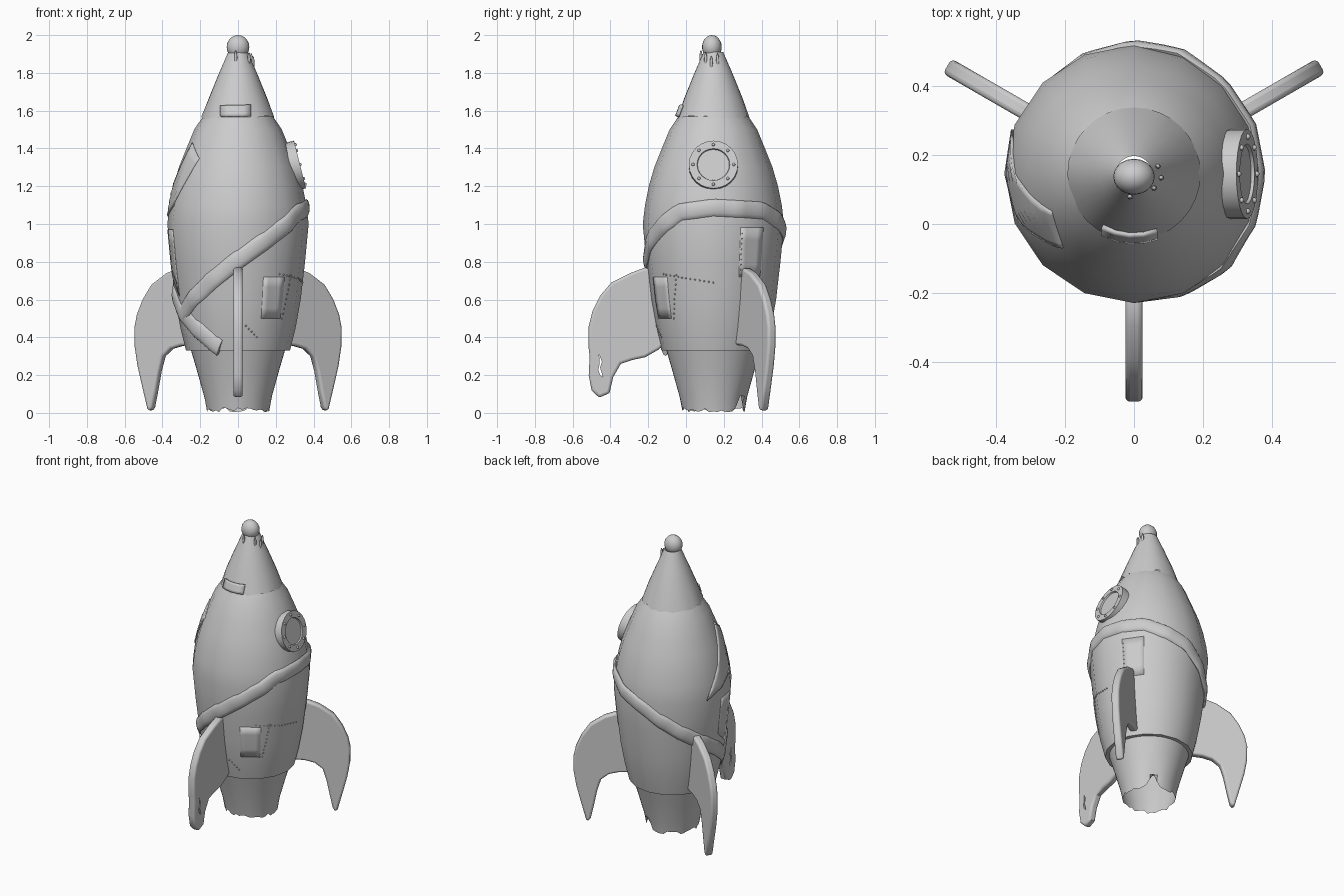
import bpy, bmesh, math, random
from math import sin, cos, pi, radians
from mathutils import Vector, Matrix

if "Cube" in bpy.data.objects:
    bpy.data.objects.remove(bpy.data.objects["Cube"])

random.seed(4)
CY = 0.145  # y of the rocket axis
BODY = [(.275, .33), (.305, .45), (.332, .6), (.355, .8), (.374, 1.0), (.362, 1.1),
        (.342, 1.2), (.313, 1.3), (.273, 1.4), (.232, 1.5), (.185, 1.57)]
NOSE = [(.193, 1.565), (.157, 1.66), (.1, 1.8), (.052, 1.91)]


def finish(name, bm, angle=35):
    bmesh.ops.remove_doubles(bm, verts=bm.verts, dist=1e-5)
    bmesh.ops.recalc_face_normals(bm, faces=bm.faces)
    me = bpy.data.meshes.new(name)
    bm.to_mesh(me)
    bm.free()
    ob = bpy.data.objects.new(name, me)
    bpy.context.collection.objects.link(ob)
    bpy.ops.object.select_all(action='DESELECT')
    ob.select_set(True)
    bpy.context.view_layer.objects.active = ob
    if angle:
        bpy.ops.object.shade_smooth_by_angle(angle=radians(angle))
    return ob


def lerp_keys(keys, t):
    for (t0, v0), (t1, v1) in zip(keys, keys[1:]):
        if t <= t1:
            return v0 + (v1 - v0) * max(0, (t - t0) / (t1 - t0))
    return keys[-1][1]


def surf(deg, z, off=0, profile=BODY, sides=16):
    """Point on the faceted hull at an angle and height."""
    a = radians(deg)
    step = 2 * pi / sides
    r = lerp_keys([(h, r) for r, h in profile], z)
    r = r * cos(step / 2) / cos(a % step - step / 2) + off
    return Vector((r * cos(a), CY + r * sin(a), z))


def lathe(profile, sides, rim=None, center=(0, CY, 0)):
    """Spin (radius, height) points; rim(i) shifts the first ring in height."""
    bm = bmesh.new()
    rings = []
    for k, (r, z) in enumerate(profile):
        ring = []
        for i in range(sides):
            a = 2 * pi * i / sides
            dz = rim(i) if rim and k == 0 else 0
            ring.append(bm.verts.new((center[0] + r * cos(a), center[1] + r * sin(a),
                                      center[2] + z + dz)))
        rings.append(ring)
    for a, b in zip(rings, rings[1:]):
        for i in range(sides):
            j = (i + 1) % sides
            bm.faces.new((a[i], a[j], b[j], b[i]))
    return bm


def patch(name, corners, off, n=6, profile=BODY, sides=16):
    """Plate hugging the hull between four (angle, height) corners."""
    bm = bmesh.new()
    c = [Vector(p) for p in corners]
    grid = []
    for i in range(n + 1):
        u = i / n
        row = []
        for j in range(n + 1):
            p = c[0].lerp(c[1], u).lerp(c[3].lerp(c[2], u), j / n)
            row.append(bm.verts.new(surf(p.x, p.y, off, profile, sides)))
        grid.append(row)
    for i in range(n):
        for j in range(n):
            bm.faces.new((grid[i][j], grid[i + 1][j], grid[i + 1][j + 1], grid[i][j + 1]))
    ob = finish(name, bm, 15)
    mod = ob.modifiers.new("thickness", 'SOLIDIFY')
    mod.thickness, mod.offset = .012, -1
    return ob


def prism(points, half):
    """Extrude an (x, z) outline to both sides of y = 0."""
    bm = bmesh.new()
    f = bm.faces.new([bm.verts.new((x, -half, z)) for x, z in points])
    ext = bmesh.ops.extrude_face_region(bm, geom=[f])
    vs = [g for g in ext['geom'] if isinstance(g, bmesh.types.BMVert)]
    bmesh.ops.translate(bm, verts=vs, vec=(0, 2 * half, 0))
    return bm


def place_radial(ob, deg):
    ob.matrix_world = Matrix.Translation((0, CY, 0)) @ Matrix.Rotation(radians(deg), 4, 'Z')


# Hull, nozzle and nose cone
finish("hull", lathe([(.24, .33)] + BODY, 16))
notch = {7: .055, 8: .09, 9: .04}
finish("nozzle", lathe([(.165, .012), (.18, .09), (.222, .24), (.25, .335)], 48,
                       lambda i: notch.get(i, random.uniform(-.01, .016))))
finish("nose_cone", lathe(NOSE, 32, lambda i: random.uniform(-.018, .008)), 50)

# Rounded nose cap with drips
bm = bmesh.new()
bmesh.ops.create_uvsphere(bm, u_segments=20, v_segments=12, radius=1, matrix=
                          Matrix.Translation((0, CY - .008, 1.937)) @ Matrix.Diagonal((.06, .052, .063, 1)))
for deg, z in ((-35, 1.87), (-8, 1.85), (18, 1.865), (-100, 1.88)):
    m = Matrix.Translation(surf(deg, z, .002, NOSE, 32)) @ Matrix.Diagonal((.008, .008, .04, 1))
    bmesh.ops.create_uvsphere(bm, u_segments=8, v_segments=6, radius=1, matrix=m)
finish("nose_cap", bm, 60)

# Repair plates and panels
patch("nose_patch", [(-118, 1.572), (-70, 1.572), (-68, 1.632), (-121, 1.628)], .014, 4, NOSE, 32)
patch("left_plate", [(160, 1.0), (200, 1.1), (226, 1.35), (204, 1.43)], .008, 8)
patch("right_panel", [(23, .72), (45, .72), (45, .98), (23, .98)], .003, 4)
patch("front_panel", [(-67, .5), (-45, .5), (-45, .72), (-67, .72)], .003, 4)
patch("left_panel", [(180, .72), (202, .62), (202, .97), (180, .97)], .003, 4)

# Strap winding round the hull: (angle, height)
STRAP = [(-155, .53), (-125, .65), (-90, .81), (-60, .94), (-30, 1.06), (0, 1.085), (45, 1.07),
         (90, .97), (135, .79), (180, .62), (210, .5), (250, .345)]
bm = bmesh.new()
prev = None
N, M = 81, 12
for i in range(N):
    d = -155 + 405 * i / (N - 1)
    tangent = (surf(d + 4, lerp_keys(STRAP, d + 4)) - surf(d - 4, lerp_keys(STRAP, d - 4))).normalized()
    out = Vector((cos(radians(d)), sin(radians(d)), 0))
    side = tangent.cross(out).normalized()
    mid = surf(d, lerp_keys(STRAP, d))
    ring = [bm.verts.new(mid + out * .018 * cos(2 * pi * k / M) + side * .047 * sin(2 * pi * k / M))
            for k in range(M)]
    if prev:
        for k in range(M):
            bm.faces.new((prev[k], prev[(k + 1) % M], ring[(k + 1) % M], ring[k]))
    if i in (0, N - 1):
        bm.faces.new(ring)
    prev = ring
finish("strap", bm, 50)

# Three fins; the front one has a broken tip
FIN = [(.3, .76), (.36, .765), (.43, .74), (.52, .68), (.575, .6), (.61, .52), (.625, .45), (.623, .35),
       (.606, .25), (.58, .15), (.545, .02), (.53, .008), (.515, .03), (.495, .12), (.475, .22),
       (.45, .3), (.4, .34), (.34, .355), (.26, .36)]
BROKEN = [(.3, .75), (.36, .77), (.44, .74), (.54, .69), (.6, .62), (.64, .54), (.66, .46), (.66, .34),
          (.655, .3), (.66, .2), (.645, .12), (.605, .08), (.55, .105), (.53, .19), (.49, .26),
          (.43, .28), (.36, .295), (.29, .335), (.26, .36)]
fins = {}
for name, deg, outline in (("front_fin", -90, BROKEN), ("right_fin", 30, FIN), ("left_fin", 150, FIN)):
    fin = fins[name] = finish(name, prism(outline, .025), 40)
    place_radial(fin, deg)
    bev = fin.modifiers.new("round", 'BEVEL')
    bev.width, bev.segments, bev.limit_method, bev.angle_limit = .014, 3, 'ANGLE', radians(60)

# Jagged crack through the front fin
cut = finish("crack_cutter", prism([(.605, .31), (.59, .27), (.6, .24), (.585, .19), (.6, .2),
                                    (.61, .23), (.602, .26)], .1), None)
place_radial(cut, -90)
cut.hide_render = True
cut.hide_set(True)
mod = fins["front_fin"].modifiers.new("crack", 'BOOLEAN')
mod.object, mod.operation, mod.solver = cut, 'DIFFERENCE', 'EXACT'

# Porthole: rim, recessed glass and eight bolts, tilted with the hull
tilt = Matrix.Translation((.328, CY, 1.315)) @ Matrix.Rotation(radians(76), 4, 'Y')
bm = lathe([(.1, -.075), (.13, -.07), (.13, 0), (.087, 0), (.084, -.009), (0, -.009)], 24, center=(0, 0, 0))
bm.transform(tilt)
finish("porthole", bm, 30)
bm = bmesh.new()
for i in range(8):
    a = 2 * pi * i / 8
    bmesh.ops.create_uvsphere(bm, u_segments=8, v_segments=6, radius=.0085, matrix=
                              tilt @ Matrix.Translation((.108 * cos(a), .108 * sin(a), .001)))
finish("porthole_bolts", bm, 60)

# Rows of small rivets on the hull
bm = bmesh.new()
for a, b, count in (((-50, .735), (0, .69), 13), ((24, .73), (24, .95), 9),
                    ((-35, .73), (-42, .5), 10), ((-82, .46), (-70, .4), 5)):
    for i in range(count):
        p = Vector(a).lerp(Vector(b), i / (count - 1))
        bmesh.ops.create_icosphere(bm, subdivisions=1, radius=.005,
                                   matrix=Matrix.Translation(surf(p.x, p.y, .001)))
finish("rivets", bm, 60)
